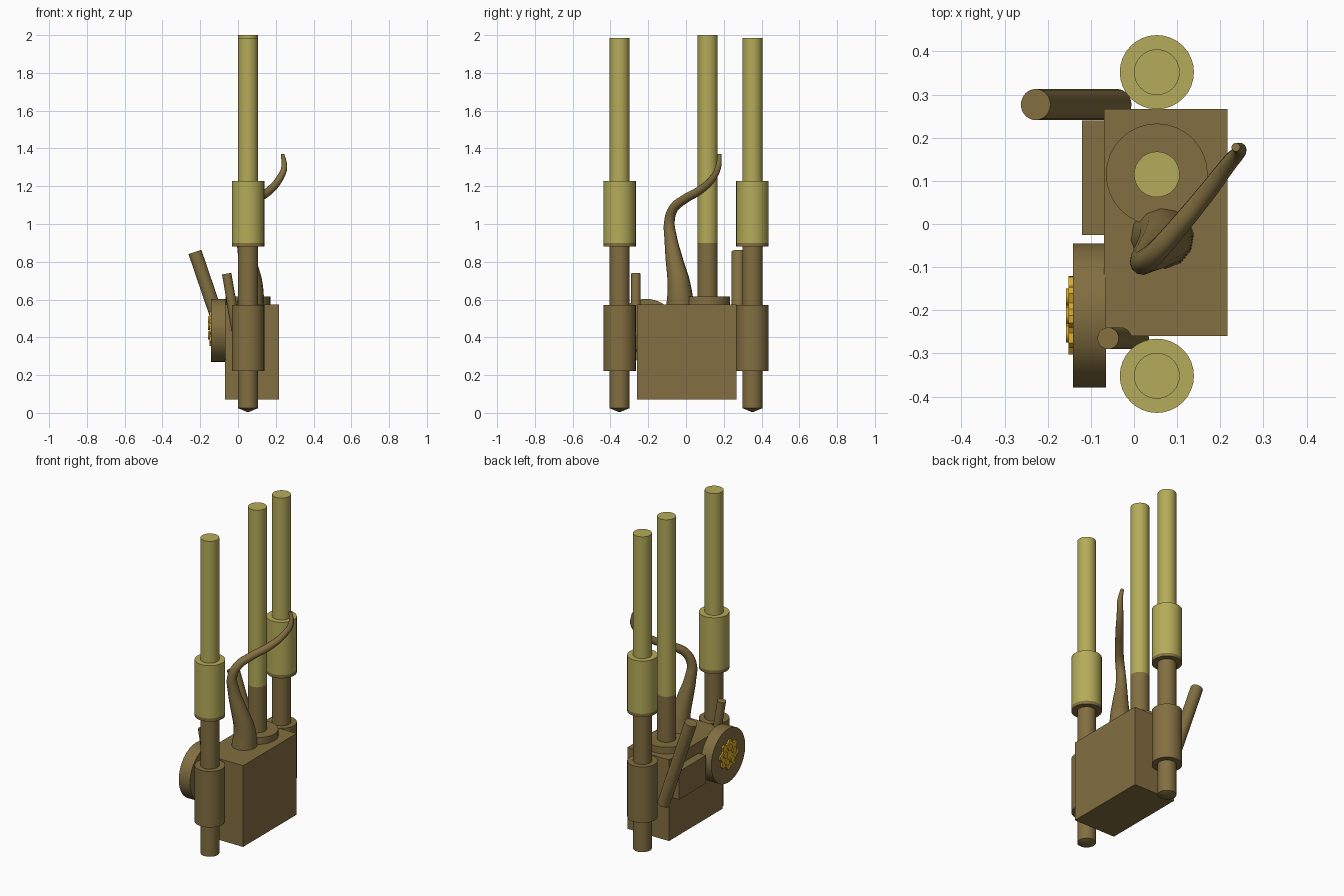
import bpy, bmesh, math
from mathutils import Vector

if "Cube" in bpy.data.objects:
    bpy.data.objects.remove(bpy.data.objects["Cube"])


def material(name, rgb):
    m = bpy.data.materials.new(name)
    m.diffuse_color = (*rgb, 1)
    m.use_nodes = True
    m.node_tree.nodes["Principled BSDF"].inputs["Base Color"].default_value = m.diffuse_color
    return m


BROWN = material("dark_brown", (0.225, 0.158, 0.052))
YELLOW = material("dull_yellow", (0.46, 0.41, 0.10))
GOLD = material("gold", (0.70, 0.40, 0.026))
SPLIT = 0.90  # height where rods turn from brown to yellow


def finish(bm, name, mats, smooth=True):
    bmesh.ops.remove_doubles(bm, verts=bm.verts[:], dist=1e-5)
    bmesh.ops.recalc_face_normals(bm, faces=bm.faces[:])
    me = bpy.data.meshes.new(name)
    bm.to_mesh(me)
    bm.free()
    ob = bpy.data.objects.new(name, me)
    bpy.context.collection.objects.link(ob)
    for m in mats:
        me.materials.append(m)
    if smooth:
        smooth_by_angle(ob)
    return ob


def smooth_by_angle(ob):
    bpy.ops.object.select_all(action='DESELECT')
    ob.select_set(True)
    bpy.context.view_layer.objects.active = ob
    bpy.ops.object.shade_smooth_by_angle(angle=math.radians(35))


def lathe(name, x, y, profile):
    """Turn a (radius, height) profile round a vertical axis."""
    bm = bmesh.new()
    vs = [bm.verts.new((x + r, y, z)) for r, z in profile]
    es = [bm.edges.new(p) for p in zip(vs, vs[1:])]
    bmesh.ops.spin(bm, geom=vs + es, cent=(x, y, 0), axis=(0, 0, 1),
                   angle=math.tau, steps=32)
    for f in bm.faces:
        f.material_index = int(f.calc_center_median().z > SPLIT)
    return finish(bm, name, [BROWN, YELLOW])


def rod(name, a, b, radius):
    """Cylinder between two points."""
    a, b = Vector(a), Vector(b)
    bm = bmesh.new()
    bmesh.ops.create_cone(bm, cap_ends=True, segments=32, radius1=radius,
                          radius2=radius, depth=(b - a).length)
    bmesh.ops.rotate(bm, verts=bm.verts[:],
                     matrix=Vector((0, 0, 1)).rotation_difference(b - a).to_matrix())
    bmesh.ops.translate(bm, verts=bm.verts[:], vec=(a + b) / 2)
    return finish(bm, name, [BROWN])


def box(name, lo, hi):
    lo, hi = Vector(lo), Vector(hi)
    bm = bmesh.new()
    bmesh.ops.create_cube(bm, size=1)
    for v in bm.verts:
        v.co = (lo + hi) / 2 + v.co * (hi - lo)
    return finish(bm, name, [BROWN], False)


# body and side block
box("main_body", (-0.07, -0.26, 0.07), (0.217, 0.267, 0.575))
box("side_block", (-0.12, -0.025, 0.33), (-0.06, 0.24, 0.505))

# two outer rods, each with a lower and an upper sleeve
X, R, S = 0.053, 0.053, 0.086
for label, y in (("front", -0.352), ("back", 0.352)):
    lathe(label + "_rod", X, y, [(0, 0.003), (R, 0.025), (R, SPLIT), (R, 1.985), (0, 1.985)])
    lathe(label + "_lower_sleeve", X, y, [(0, 0.222), (S, 0.222), (S, 0.57), (0, 0.57)])
    lathe(label + "_upper_sleeve", X, y,
          [(0, 0.88), (S, 0.88), (S, SPLIT), (S, 1.228), (0, 1.228)])

# centre rod on its round base
lathe("centre_rod", X, 0.115, [(0, 0.56), (R, 0.56), (R, SPLIT), (R, 2.0), (0, 2.0)])
lathe("centre_rod_base", X, 0.115, [(0, 0.56), (0.118, 0.56), (0.118, 0.617), (0, 0.617)])

# slanted pipes and side drum
rod("large_slanted_pipe", (-0.04, 0.277, 0.30), (-0.228, 0.277, 0.852), 0.036)
rod("small_slanted_pipe", (0.01, -0.265, 0.33), (-0.06, -0.265, 0.737), 0.025)
rod("side_drum", (-0.065, -0.212, 0.437), (-0.142, -0.212, 0.437), 0.167)

# notched gold plate on the drum
bm = bmesh.new()
ring = []
for i in range(32):
    a = math.tau * i / 32
    r = 0.091 if i % 4 < 2 else 0.074
    ring.append(bm.verts.new((-0.14, -0.212 + r * math.cos(a), 0.446 + r * math.sin(a))))
face = bm.faces.new(ring)
top = bmesh.ops.extrude_face_region(bm, geom=[face])
bmesh.ops.translate(bm, vec=(-0.012, 0, 0),
                    verts=[g for g in top["geom"] if isinstance(g, bmesh.types.BMVert)])
finish(bm, "gold_plate", [GOLD], False)
for i in range(5):
    a = math.tau * i / 5 + math.pi / 2
    p = Vector((0, 0.045 * math.cos(a), 0.045 * math.sin(a)))
    c = Vector((-0.145, -0.212, 0.446)) + p
    stud = rod("gold_stud", c, c + Vector((-0.013, 0, 0)), 0.02)
    stud.data.materials[0] = GOLD

# tapering curled cable
path = [(.065, -.03, .555, .075), (.07, -.037, .68, .061), (.05, -.06, .80, .047),
        (.027, -.08, .92, .034), (.022, -.088, 1.01, .028), (.048, -.068, 1.08, .026),
        (.10, -.01, 1.13, .024), (.17, .075, 1.18, .022), (.22, .14, 1.24, .019),
        (.245, .17, 1.30, .016), (.236, .178, 1.37, .010)]
cu = bpy.data.curves.new("curled_cable", 'CURVE')
cu.dimensions = '3D'
cu.bevel_depth = 1.0
cu.bevel_resolution = 4
cu.resolution_u = 5
cu.use_fill_caps = True
sp = cu.splines.new('BEZIER')
sp.bezier_points.add(len(path) - 1)
for p, (x, y, z, r) in zip(sp.bezier_points, path):
    p.co = (x, y, z)
    p.radius = r
    p.handle_left_type = p.handle_right_type = 'AUTO'
cu.materials.append(BROWN)
cable = bpy.data.objects.new("curled_cable", cu)
bpy.context.collection.objects.link(cable)
bpy.ops.object.select_all(action='DESELECT')
cable.select_set(True)
bpy.context.view_layer.objects.active = cable
bpy.ops.object.convert(target='MESH')
smooth_by_angle(bpy.context.view_layer.objects.active)
